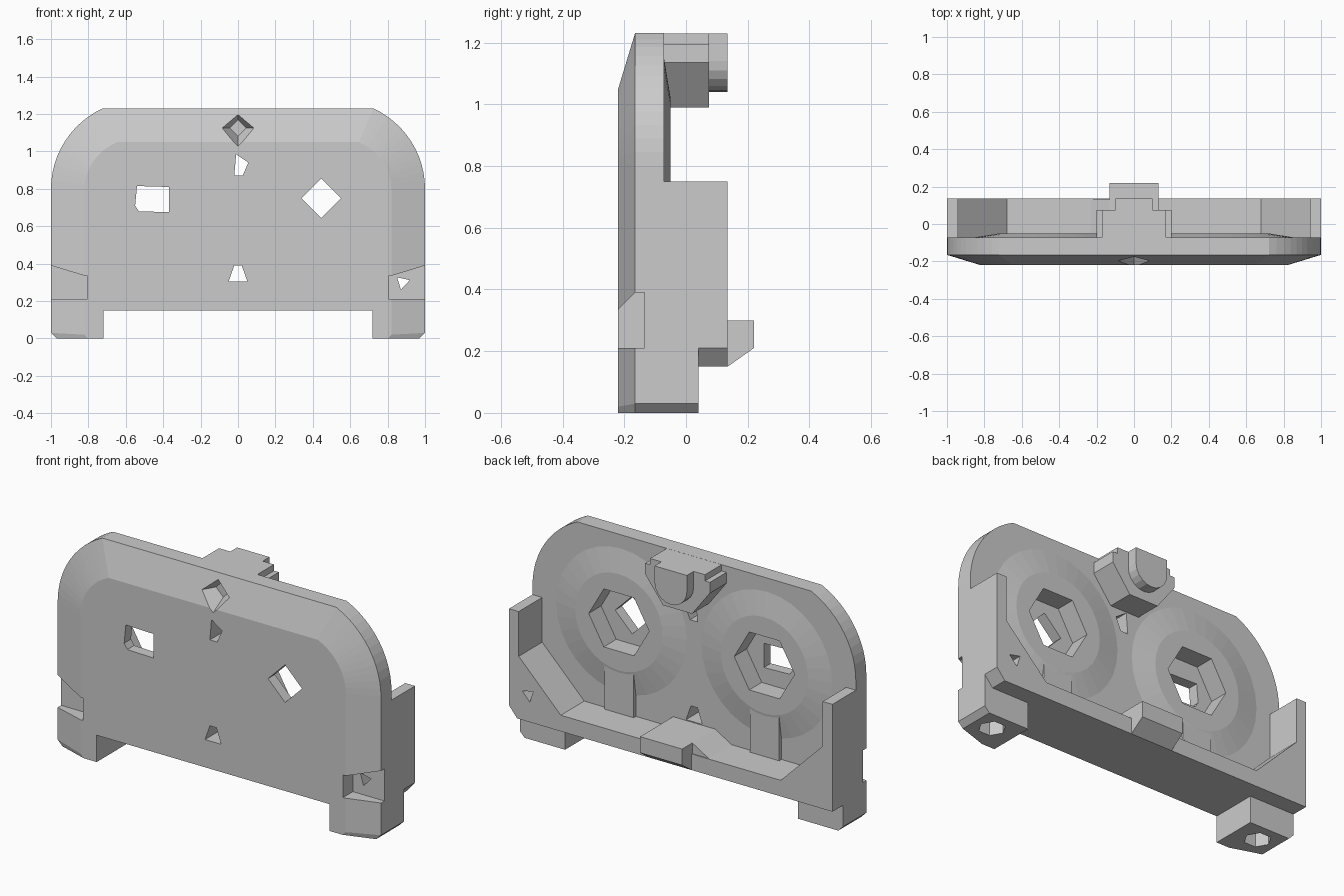
import bpy, bmesh, math

if "Cube" in bpy.data.objects:
    bpy.data.objects.remove(bpy.data.objects["Cube"])

grey = bpy.data.materials.new("plain grey")
grey.diffuse_color = (0.6, 0.6, 0.6, 1)
grey.use_nodes = True
grey.node_tree.nodes["Principled BSDF"].inputs["Base Color"].default_value = grey.diffuse_color


def loft(name, rings):
    """Closed solid through rings of equal point count."""
    bm = bmesh.new()
    vs = [[bm.verts.new(p) for p in r] for r in rings]
    n = len(rings[0])
    for a, b in zip(vs, vs[1:]):
        for i in range(n):
            j = (i + 1) % n
            bm.faces.new((a[i], a[j], b[j], b[i]))
    bm.faces.new(vs[0][::-1])
    bm.faces.new(vs[-1])
    bmesh.ops.recalc_face_normals(bm, faces=bm.faces)
    me = bpy.data.meshes.new(name)
    bm.to_mesh(me)
    bm.free()
    me.materials.append(grey)
    ob = bpy.data.objects.new(name, me)
    bpy.context.collection.objects.link(ob)
    return ob


def prism(name, pts, y0, y1):
    """Extrude an (x, z) profile along y."""
    return loft(name, [[(x, y, z) for x, z in pts] for y in (y0, y1)])


def prism_x(name, pts, x0, x1):
    """Extrude a (y, z) profile along x."""
    return loft(name, [[(x, y, z) for y, z in pts] for x in (x0, x1)])


def ngon(cx, cz, r, n, turn=0.0):
    return [(cx + r * math.cos(turn + math.tau * i / n),
             cz + r * math.sin(turn + math.tau * i / n)) for i in range(n)]


def mirrored(half):
    return half + [(-x, z) for x, z in reversed(half)]


def combine(target, other, op):
    m = target.modifiers.new(op, 'BOOLEAN')
    m.operation, m.object, m.solver = op, other, 'EXACT'
    bpy.context.view_layer.objects.active = target
    bpy.ops.object.modifier_apply(modifier=m.name)
    bpy.data.objects.remove(other, do_unlink=True)


def arc(rx, rz):
    return [(0.52 + rx * math.cos(math.radians(65 * i / 12)),
             0.8 + rz * math.sin(math.radians(65 * i / 12))) for i in range(13)]


# Front plate with a wide bevel around its rounded outline
outer = mirrored([(0.72, 0.15), (0.72, 0), (0.97, 0), (1, 0.03)] + arc(0.48, 0.475))
inner = mirrored([(0.72, 0.15), (0.72, 0), (0.80, 0), (0.82, 0.02)] + arc(0.30, 0.275))
body = loft("mount_body", [[(x, y, z) for x, z in ring] for ring, y in
                           ((inner, -0.22), (outer, -0.165), (outer, -0.072))])

adds, cuts = [], []

# U-shaped rear frame
adds.append(prism("rear_frame", [
    (-1, 0.15), (0.95, 0.15), (1, 0.21), (1, 0.75), (0.94, 0.75), (0.94, 0.5),
    (0.68, 0.24), (-0.68, 0.24), (-0.94, 0.5), (-0.94, 0.75), (-1, 0.75)], -0.1, 0.135))

# Bottom catch: centre block and protruding tongue
adds.append(prism("catch_block", [(0.13, 0.16), (0.13, 0.3), (-0.13, 0.3), (-0.24, 0.235),
                                  (-0.24, 0.16)], -0.09, 0.13))
adds.append(prism_x("catch_tongue", [(0.1, 0.15), (0.135, 0.15), (0.22, 0.21), (0.22, 0.3),
                                     (0.1, 0.3)], -0.13, 0.13))

# Top latch: wide faceted block and small rounded tab
adds.append(prism("latch_block", mirrored([(0.09, 0.99), (0.2, 1.135), (0.2, 1.195),
                                           (0.17, 1.195), (0.17, 1.23)]), -0.09, 0.075))
tab = [(0.1 * math.cos(a), 1.14 + 0.1 * math.sin(a))
       for a in (math.pi + math.pi * i / 10 for i in range(11))]
adds.append(prism("latch_tab", tab + [(0.1, 1.23), (-0.1, 1.23)], 0.02, 0.135))

for s in (-1, 1):
    # Feet
    adds.append(prism("foot", [(s * 0.72, 0), (s * 0.97, 0), (s, 0.03), (s, 0.21),
                               (s * 0.72, 0.21)], -0.09, 0.04))
    # Conical nut boss with rib below
    wide, narrow = ngon(s * 0.45, 0.75, 0.41, 32), ngon(s * 0.45, 0.75, 0.27, 32)
    adds.append(loft("nut_boss", [[(x, y, z) for x, z in r] for r, y in
                                  ((wide, -0.085), (wide, -0.073), (narrow, -0.05))]))
    adds.append(prism("rib", [(s * 0.45 + a, z) for a, z in
                              ((-0.09, 0.2), (0.09, 0.2), (0.09, 0.6), (-0.09, 0.6))],
                      -0.1, -0.052))
    # Hexagonal nut pocket, foot socket, side notch
    cuts.append(prism("nut_pocket", ngon(s * 0.45, 0.75, 0.187, 6), -0.16, 0.1))
    hexa = ngon(s * 0.86, -0.07, 0.07, 6)
    cuts.append(loft("foot_socket", [[(x, y, z) for x, y in hexa] for z in (-0.1, 0.12)]))
    cuts.append(prism_x("side_notch", [(-0.3, 0.21), (-0.135, 0.21), (-0.135, 0.39),
                                       (-0.165, 0.39), (-0.22, 0.335), (-0.3, 0.335)],
                        s * 0.805, s * 1.1))

# Through holes
cuts.append(prism("left_hole", [(-0.55, 0.71), (-0.53, 0.68), (-0.37, 0.675),
                                (-0.37, 0.81), (-0.54, 0.815)], -0.3, 0))
cuts.append(prism("right_hole", ngon(0.445, 0.75, 0.105, 4), -0.3, 0))
cuts.append(prism("upper_pin_hole", [(-0.02, 0.87), (0.025, 0.87), (0.055, 0.94),
                                     (-0.01, 0.985)], -0.3, 0.1))
cuts.append(prism("lower_pin_hole", [(-0.05, 0.305), (0.05, 0.305), (0.02, 0.39),
                                     (-0.02, 0.39)], -0.3, 0.02))
cuts.append(prism("side_pin_hole", ngon(0.88, 0.3, 0.04, 3, 0.3), -0.2, 0.3))

# Tapered diamond recess on the top bevel
cuts.append(loft("diamond_recess", [[(x, y, z) for x, z in ngon(0, 1.125, r, 4)]
                                    for r, y in ((0.11, -0.24), (0.045, -0.13))]))

for ob in adds:
    combine(body, ob, 'UNION')
for ob in cuts:
    combine(body, ob, 'DIFFERENCE')
